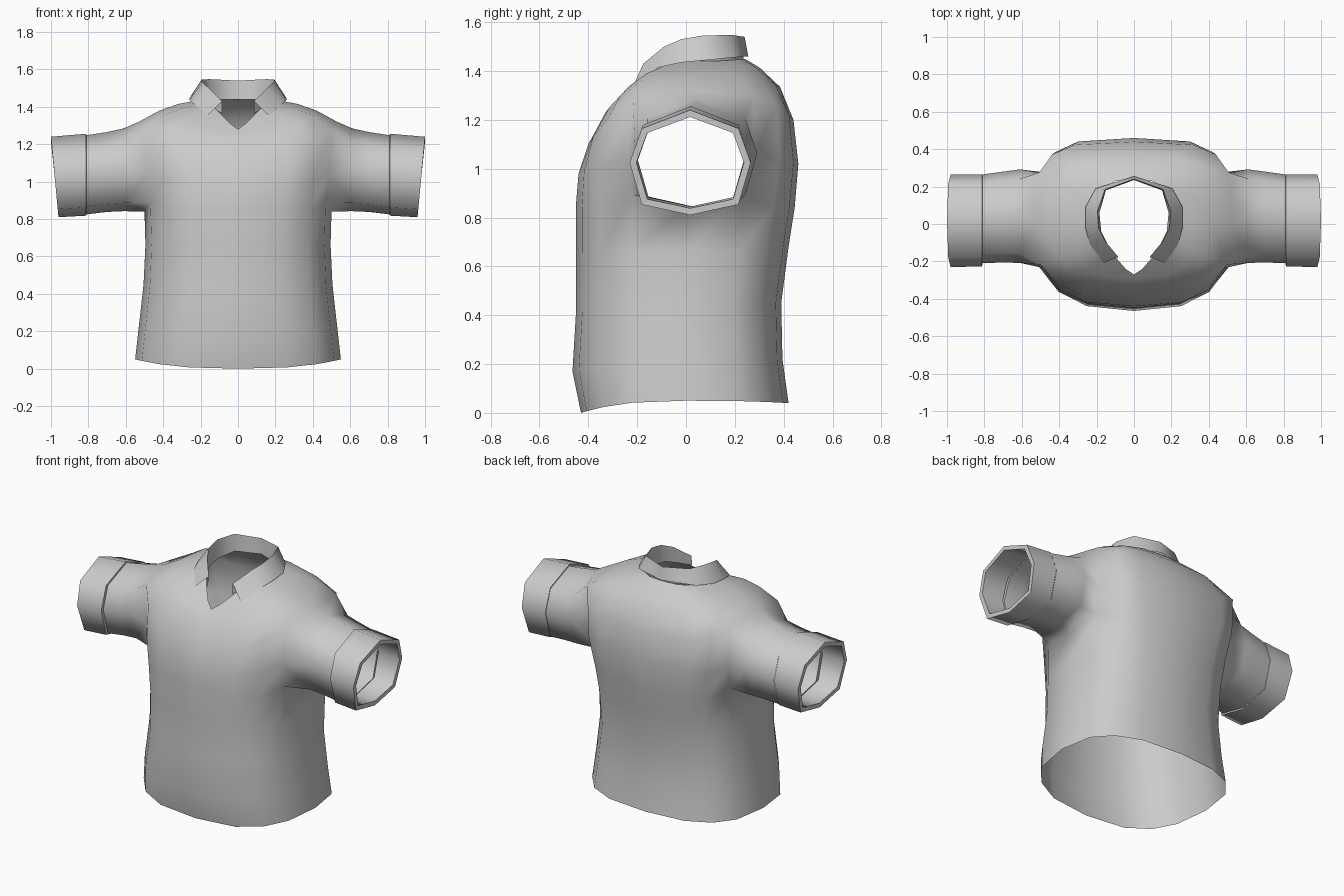
import bpy
import bmesh
from math import sin, cos, radians, copysign

cube = bpy.data.objects.get("Cube")
if cube:
    bpy.data.objects.remove(cube)

GREY = (0.6, 0.6, 0.6, 1.0)
cloth = bpy.data.materials.new("grey cloth")
cloth.use_nodes = True
cloth.diffuse_color = GREY
cloth.node_tree.nodes["Principled BSDF"].inputs["Base Color"].default_value = GREY


def power(v, e):
    return copysign(abs(v) ** e, v) if abs(v) > 1e-6 else 0.0


def skin(bm, a, b, closed=True, skip=()):
    """Quads between two rows of vertices."""
    n = len(a)
    for i in range(n if closed else n - 1):
        if i not in skip:
            j = (i + 1) % n
            bm.faces.new((a[i], a[j], b[j], b[i]))


def finish(bm, name, angle):
    loose = [v for v in bm.verts if not v.link_faces]
    bmesh.ops.delete(bm, geom=loose, context='VERTS')
    bmesh.ops.recalc_face_normals(bm, faces=bm.faces)
    mesh = bpy.data.meshes.new(name)
    bm.to_mesh(mesh)
    bm.free()
    mesh.materials.append(cloth)
    obj = bpy.data.objects.new(name, mesh)
    bpy.context.collection.objects.link(obj)
    bpy.ops.object.select_all(action='DESELECT')
    obj.select_set(True)
    bpy.context.view_layer.objects.active = obj
    bpy.ops.object.shade_smooth_by_angle(angle=radians(angle))


# Torso rings: half width, front y, back y, z at front, side and back,
# then roundness of the front and back halves
RINGS = [
    (.55, -.43, .42, 0.0, .05, .04, .74, .74),
    (.532, -.465, .395, .17, .21, .22, .76, .74),
    (.505, -.45, .39, .42, .45, .45, .78, .76),
    (.495, -.45, .42, .66, .66, .68, .76, .72),
    (.50, -.45, .445, .86, .84, .84, .72, .66),
    (.52, -.44, .46, .98, 1.05, 1.02, .7, .56),
    (.53, -.40, .44, 1.1, 1.32, 1.2, .68, .52),
    (.42, -.33, .385, 1.23, 1.38, 1.335, .65, .6),
    (.32, -.29, .30, 1.265, 1.415, 1.415, .65, .65),
    (.19, -.27, .24, 1.28, 1.44, 1.45, 1.5, .65),
]
QUARTER = [0, 24, 46, 68]
ANGLES = QUARTER + [180 - a for a in (90, 68, 46, 24)]
ANGLES += [a + 180 for a in ANGLES]


def torso_ring(bm, ring):
    half, front, back, zf, zs, zb, ef, eb = ring
    row = []
    for a in ANGLES:
        c, s = cos(radians(a)), sin(radians(a))
        e, depth, z_end = (eb, back, zb) if s > 0 else (ef, -front, zf)
        # The pointed neckline falls more steeply than the other rings
        drop = abs(s) ** (3 if e > 1 else 2)
        row.append(bm.verts.new((half * power(c, e), depth * power(s, e),
                                 zs + (z_end - zs) * drop)))
    return row


def sleeve_ring(bm, side, x, y, ry, low, high, slant=0.0):
    """Eight-sided ring, starting at the lower front corner."""
    mid, rz = (low + high) / 2, (high - low) / 2
    row = []
    for k in range(8):
        a = radians(45 * k - 135)
        up = power(sin(a), 1.25 if sin(a) > 0 else 0.65)
        row.append(bm.verts.new((side * (x + slant * up),
                                 y + ry * power(cos(a), 0.65), mid + rz * up)))
    return row


# Shirt body: torso with arm holes, continued into both sleeves
bm = bmesh.new()
rows = [torso_ring(bm, r) for r in RINGS]
for i in range(len(rows) - 1):
    skin(bm, rows[i], rows[i + 1], skip=(15, 0, 7, 8) if i in (4, 5) else ())
SLEEVE = [(.61, .042, .25, .842, 1.285), (.70, .037, .243, .838, 1.265),
          (.81, .028, .237, .825, 1.248)]
for side, (front, mid, back) in ((1, (15, 0, 1)), (-1, (9, 8, 7))):
    low, centre, high = rows[4:7]
    # Round off the lower corners of the arm hole
    for corner in (low[front], low[back]):
        corner.co.y *= 0.92
        corner.co.z += 0.045
    prev = [low[front], low[mid], low[back], centre[back],
            high[back], high[mid], high[front], centre[front]]
    for spec in SLEEVE:
        row = sleeve_ring(bm, side, *spec)
        skin(bm, prev, row)
        prev = row
finish(bm, "shirt_body", 100)

# Folded sleeve cuffs: outer wall, rim and inner wall
CUFF = [(.81, .025, .234, .828, 1.245), (.812, .02, .246, .818, 1.256),
        (.98, .017, .248, .81, 1.24, .02), (.98, .017, .22, .838, 1.212, .02),
        (.83, .02, .217, .845, 1.225)]
for name, side in (("left_cuff", 1), ("right_cuff", -1)):
    bm = bmesh.new()
    loops = [sleeve_ring(bm, side, *spec) for spec in CUFF]
    for a, b in zip(loops, loops[1:]):
        skin(bm, a, b)
    finish(bm, name, 70)

# Collar: inner stand, fold line and outer fall, from centre back to front tip
STAND = [(0, .235, 1.44), (.15, .18, 1.44), (.185, .06, 1.43),
         (.175, -.04, 1.42), (.14, -.11, 1.395), (.085, -.185, 1.365)]
FOLD = [(0, .24, 1.54), (.155, .185, 1.548), (.195, .07, 1.545),
        (.19, -.02, 1.53), (.155, -.09, 1.5), (.085, -.175, 1.43)]
FALL = [(0, .255, 1.46), (.205, .19, 1.455), (.26, .09, 1.445),
        (.26, -.02, 1.435), (.235, -.11, 1.415), (.165, -.21, 1.352)]
bm = bmesh.new()
bands = []
for half in (STAND, FOLD, FALL):
    full = [(-x, y, z) for x, y, z in reversed(half[1:])] + half
    bands.append([bm.verts.new(p) for p in full])
for a, b in zip(bands, bands[1:]):
    skin(bm, a, b, closed=False)
finish(bm, "collar", 65)
